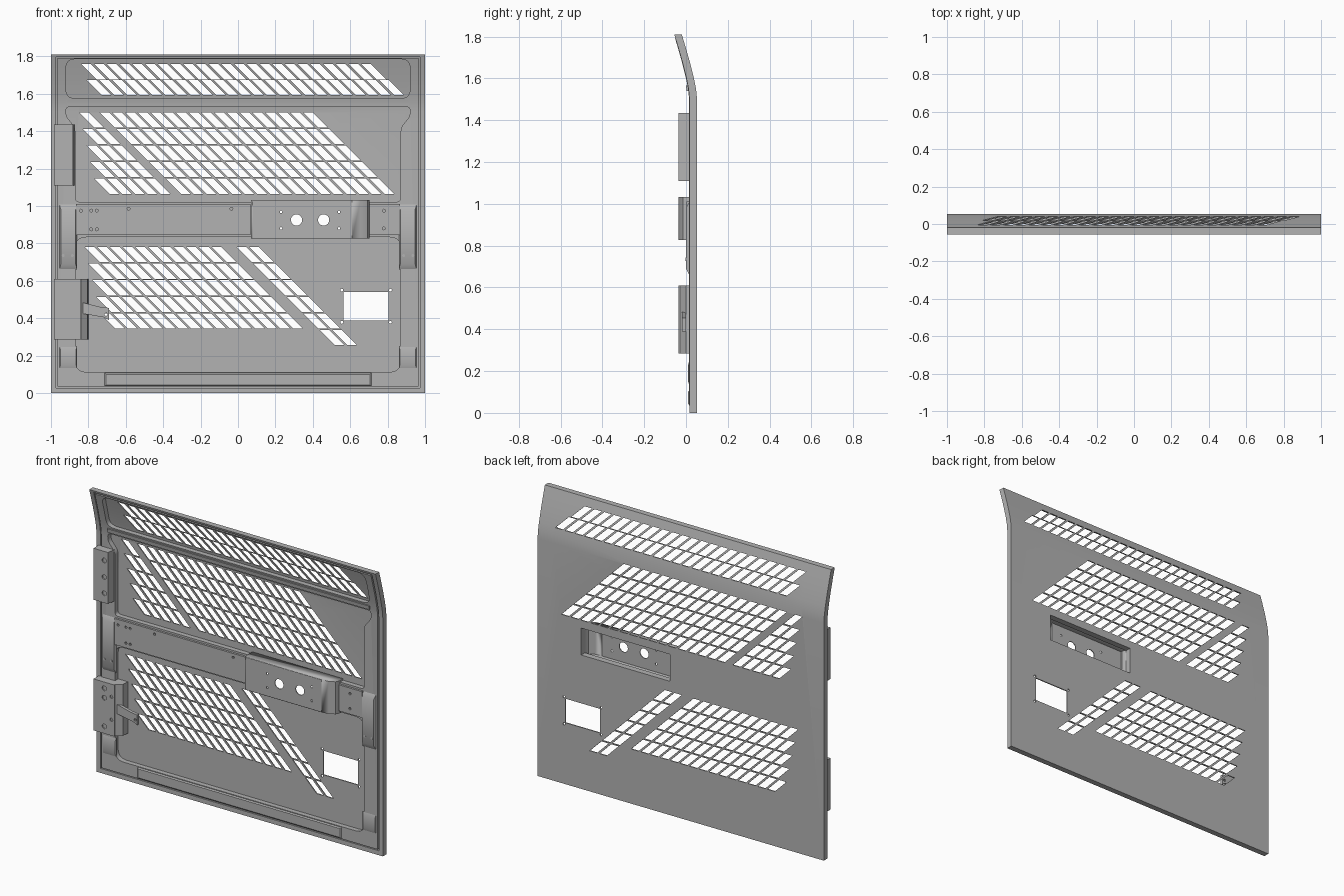
import bpy, bmesh, math
from mathutils import Vector

if "Cube" in bpy.data.objects:
    bpy.data.objects.remove(bpy.data.objects["Cube"])

steel = bpy.data.materials.new("grey_steel")
steel.use_nodes = True
GREY = (0.45, 0.45, 0.45, 1)
steel.diffuse_color = GREY
steel.node_tree.nodes["Principled BSDF"].inputs["Base Color"].default_value = GREY
parts = []

# Lean of the upper flap: height, forward offset
BEND = [(1.5, 0), (1.55, -.005), (1.6, -.015), (1.68, -.035), (1.75, -.055), (1.81, -.073)]


def lean(z):
    for (z0, d0), (z1, d1) in zip(BEND, BEND[1:]):
        if z0 < z <= z1 + .001:
            return d0 + (d1 - d0) * (z - z0) / (z1 - z0)
    return 0


def finish(name, bm, bend=False):
    bmesh.ops.remove_doubles(bm, verts=bm.verts, dist=1e-5)
    if bend:
        for z, _ in BEND[:-1]:
            bmesh.ops.bisect_plane(bm, geom=bm.verts[:] + bm.edges[:] + bm.faces[:],
                                   plane_co=(0, 0, z), plane_no=(0, 0, 1))
        for v in bm.verts:
            v.co.y += lean(v.co.z)
    bmesh.ops.recalc_face_normals(bm, faces=bm.faces)
    mesh = bpy.data.meshes.new(name)
    bm.to_mesh(mesh)
    bm.free()
    mesh.materials.append(steel)
    ob = bpy.data.objects.new(name, mesh)
    bpy.context.collection.objects.link(ob)
    parts.append(ob)
    return ob


def rect(x0, x1, z0, z1):
    return [(x0, z0), (x1, z0), (x1, z1), (x0, z1)]


def circle(x, z, r, n=16):
    return [(x + r * math.cos(i * math.tau / n), z + r * math.sin(i * math.tau / n)) for i in range(n)]


def rounded(points, r, n=5):
    out = []
    for i, p in enumerate(points):
        p, a, b = Vector(p), Vector(points[i - 1]), Vector(points[(i + 1) % len(points)])
        s, e = p + (a - p).normalized() * r, p + (b - p).normalized() * r
        for k in range(n + 1):
            t = k / n
            out.append(tuple(s * (1 - t) ** 2 + p * 2 * t * (1 - t) + e * t * t))
    return out


def slab(name, outline, y0, y1, holes=(), bend=False):
    """Flat plate in the xz plane with cut-outs, from y0 to y1."""
    curve = bpy.data.curves.new(name, 'CURVE')
    curve.dimensions, curve.fill_mode = '2D', 'BOTH'
    curve.extrude = (y1 - y0) / 2
    for loop in [outline, *holes]:
        s = curve.splines.new('POLY')
        s.points.add(len(loop) - 1)
        for p, (x, z) in zip(s.points, loop):
            p.co = (x, z, 0, 1)
        s.use_cyclic_u = True
    tmp = bpy.data.objects.new(name + "_outline", curve)
    bpy.context.collection.objects.link(tmp)
    dg = bpy.context.evaluated_depsgraph_get()
    mesh = bpy.data.meshes.new_from_object(tmp.evaluated_get(dg))
    bm = bmesh.new()
    bm.from_mesh(mesh)
    for v in bm.verts:
        x, z, d = v.co
        v.co = (x, (y0 + y1) / 2 - d, z)
    bpy.data.objects.remove(tmp)
    bpy.data.curves.remove(curve)
    bpy.data.meshes.remove(mesh)
    return finish(name, bm, bend)


def prism(name, profile, z0, z1):
    """Extrude an xy profile upwards."""
    bm = bmesh.new()
    f = bm.faces.new([bm.verts.new((x, y, z0)) for x, y in profile])
    ext = bmesh.ops.extrude_face_region(bm, geom=[f])["geom"]
    bmesh.ops.translate(bm, vec=(0, 0, z1 - z0), verts=[g for g in ext if isinstance(g, bmesh.types.BMVert)])
    return finish(name, bm)


def pad(name, x0, x1, z0, z1, y0, y1, tx=.01, tz=.01):
    """Raised block whose front face is smaller than its back."""
    bm = bmesh.new()
    bmesh.ops.create_cube(bm, size=1)
    for v in bm.verts:
        front = v.co.y < 0
        sx, sz = math.copysign(1, v.co.x), math.copysign(1, v.co.z)
        v.co = ((x1 if sx > 0 else x0) - sx * tx * front, y0 if front else y1,
                (z1 if sz > 0 else z0) - sz * tz * front)
    return finish(name, bm)


# Slanted ventilation slots
PITCH, SLOT, HIGH, STEP, SHIFT = .068, .051, .081, .0885, .0205
slots = []


def slot_row(x, z, count):
    for i in range(count):
        a = x + i * PITCH
        slots.append([(a, z), (a + SLOT, z), (a + SLOT + HIGH, z - HIGH), (a + HIGH, z - HIGH)])


for k in range(2):
    slot_row(-.836 + .026 * k, 1.758 - .084 * k, 23 + k)
for k in range(5):
    slot_row(-.85 + SHIFT * k, 1.5 - STEP * k, k + 1)
    slot_row(-.74 + STEP * k, 1.5 - STEP * k, 17)
    slot_row(-.82 + SHIFT * k, .78 - STEP * k, 11 + k)
for k in range(6):
    slot_row(-.007 + STEP * k, .78 - STEP * k, 2)

# Outer skin with slots, plate opening and handle opening
pocket_hole = rect(.075, .695, .845, 1.015)
plate_hole = rect(.565, .805, .388, .54)
plate_screws = [circle(x, z, .008, 8) for x in (.555, .815) for z in (.378, .55)]
slab("outer_skin", rect(-1, 1, 0, 1.81), .046, .053,
     slots + plate_screws + [pocket_hole, plate_hole], bend=True)

# Folded hem around the edge
slab("edge_hem", rect(-1, 1, 0, 1.81), .017, .046, [rect(-.972, .972, .028, 1.797)], bend=True)

# Inner frame with three rounded windows
lower_window = rounded(rect(-.87, .87, .112, .833), .06)
middle_window = rounded([(-.87, 1.022), (.87, 1.022), (.87, 1.42), (.92, 1.48),
                         (.92, 1.53), (-.92, 1.53), (-.92, 1.48), (-.87, 1.42)], .022)
top_window = rounded(rect(-.92, .92, 1.575, 1.785), .05)
slab("inner_frame", rect(-.965, .965, .035, 1.79), .015, .046,
     [lower_window, middle_window, top_window, pocket_hole], bend=True)

# Folded ridge below the flap
slab("cross_ridge", rect(-.915, .915, 1.54, 1.565), .007, .02, bend=True)

# Bottom rail pad
pad("bottom_rail", -.715, .715, .036, .108, .009, .016, .01, .008)

# Middle rail either side of the handle pocket
rivets = [circle(x, z, .008, 8) for x, z in
          [(-.84, .975), (-.785, .975), (-.755, .975), (-.785, .875), (-.755, .875), (-.585, .985), (-.035, .985)]]
slab("middle_rail_right", rect(-.865, .068, .845, 1.01), .002, .016, rivets)
slab("middle_rail_left", rect(.703, .865, .845, 1.01), .002, .016,
     [circle(.78, z, .008, 8) for z in (.88, .975)])

# Raised column pads
for side, s in (("right", -1), ("left", 1)):
    a, b = sorted((s * .86, s * .955))
    pad("column_pad_" + side, a, b, .66, 1.01, 0, .016, .008, .03)
    pad("column_foot_" + side, a, b, .13, .25, .01, .016, .006, .02)
    for i, x in enumerate((.885, .935)):
        slab(f"column_rivet_{side}_{i}", circle(s * x, .735, .008, 10), -.002, .001)

# Handle pocket: open at the back, sloped at one end
Z0, Z1 = .828, 1.03
profile = [(.07, .046), (.07, -.028), (.077, -.035), (.61, -.035), (.655, -.03), (.69, -.012), (.70, .01), (.70, .046)]
bm = bmesh.new()
low = [bm.verts.new((x, y, Z0)) for x, y in profile]
high = [bm.verts.new((x, y, Z1)) for x, y in profile]
bm.faces.new(low)
bm.faces.new(high)
for i in range(len(profile) - 1):
    if i != 2:
        bm.faces.new((low[i], low[i + 1], high[i + 1], high[i]))
pocket = finish("handle_pocket", bm)
shell = pocket.modifiers.new("thickness", 'SOLIDIFY')
shell.thickness, shell.offset = .005, 0
slab("handle_pocket_face", rect(.077, .61, Z0, Z1), -.036, -.031,
     [circle(x, .925, .03, 24) for x in (.313, .458)] +
     [circle(x, z, .007, 8) for x in (.23, .54) for z in (.88, .968)])

# Upper hinge bracket
prism("upper_hinge", [(-.985, .017), (-.985, -.028), (-.885, -.028), (-.875, .017)], 1.11, 1.435)
slab("upper_hinge_face", rect(-.985, -.883, 1.11, 1.435), -.035, -.028,
     [circle(-.91, z, .015) for z in (1.17, 1.273, 1.377)])

# Lower hinge bracket and door check strap
prism("lower_hinge", [(-.985, .03), (-.985, -.028), (-.84, -.028), (-.805, .0), (-.80, .046), (-.87, .046)], .285, .61)
slab("lower_hinge_face", rect(-.985, -.84, .285, .61), -.035, -.028,
     [circle(-.91, z, .015) for z in (.33, .51, .57)] +
     [circle(-.86, z, .01) for z in (.385, .53)])
slab("check_strap", [(-.835, .425), (-.72, .405), (-.69, .39), (-.69, .455), (-.735, .46), (-.835, .485)],
     -.02, .0, [circle(-.705, .42, .008, 10)])

# Smooth the rounded surfaces, keep folds sharp
bpy.ops.object.select_all(action='DESELECT')
for ob in parts:
    ob.select_set(True)
bpy.context.view_layer.objects.active = parts[0]
bpy.ops.object.shade_smooth_by_angle(angle=math.radians(30))
